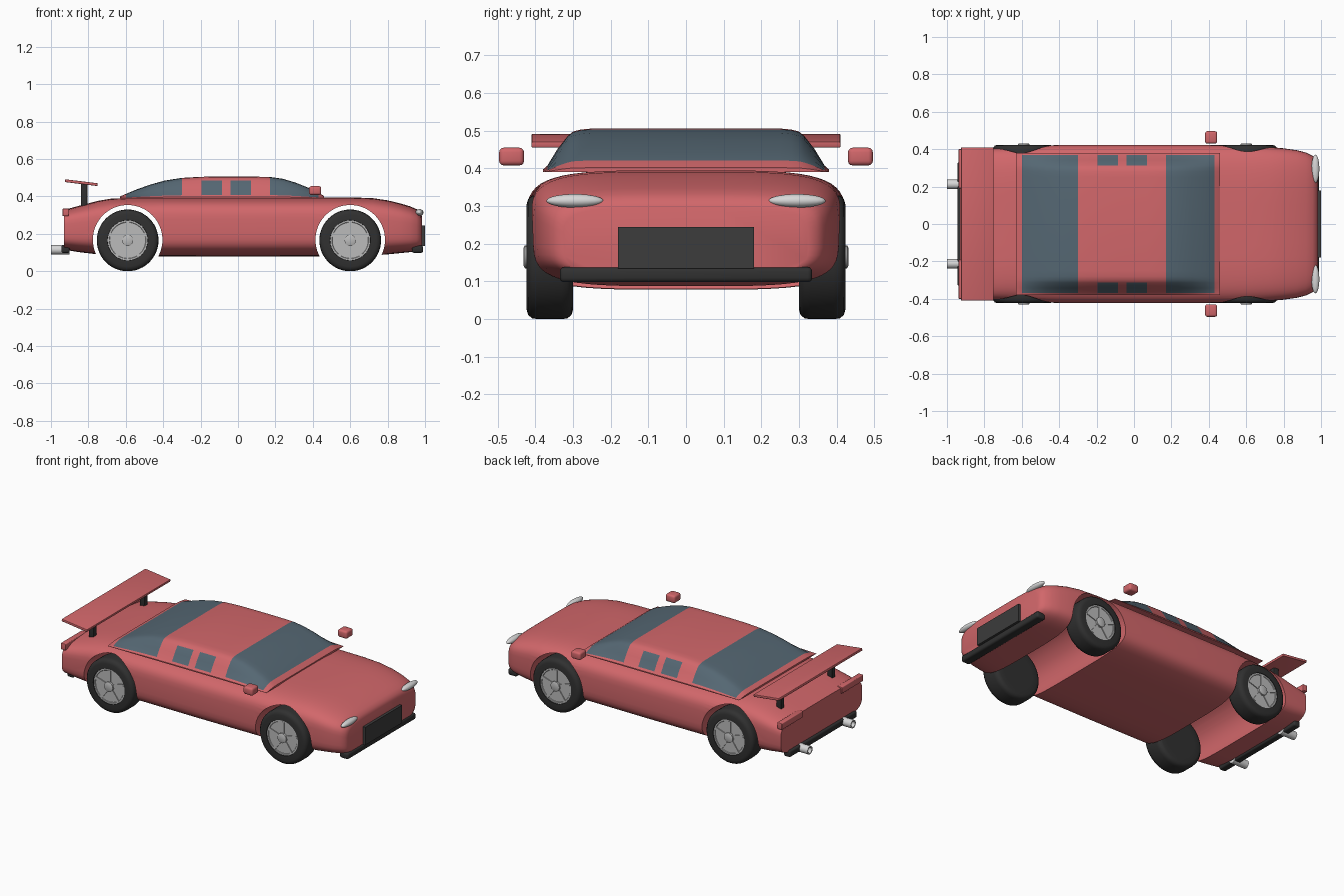
import bpy, bmesh, math
from mathutils import Matrix

if "Cube" in bpy.data.objects:
    bpy.data.objects.remove(bpy.data.objects["Cube"])


def material(name, rgb):
    m = bpy.data.materials.new(name)
    m.diffuse_color = (*rgb, 1)
    m.use_nodes = True
    m.node_tree.nodes["Principled BSDF"].inputs["Base Color"].default_value = m.diffuse_color
    return m


RED = material("body red", (0.64, 0.135, 0.145))
GLASS = material("blue grey glass", (0.09, 0.135, 0.17))
BLACK = material("black rubber", (0.03, 0.03, 0.03))
DARK = material("dark grille", (0.045, 0.045, 0.045))
RIM = material("rim grey", (0.5, 0.5, 0.5))
LIGHT = material("light silver", (0.68, 0.68, 0.68))


def finish(name, bm, mats, angle=35):
    bmesh.ops.recalc_face_normals(bm, faces=bm.faces)
    me = bpy.data.meshes.new(name)
    bm.to_mesh(me)
    bm.free()
    ob = bpy.data.objects.new(name, me)
    bpy.context.collection.objects.link(ob)
    for m in mats:
        me.materials.append(m)
    smooth(ob, angle)
    return ob


def select(ob):
    bpy.ops.object.select_all(action='DESELECT')
    ob.select_set(True)
    bpy.context.view_layer.objects.active = ob


def smooth(ob, angle=35):
    select(ob)
    bpy.ops.object.shade_smooth_by_angle(angle=math.radians(angle))


def loft(bm, rings, closed=True, caps=True):
    """Skin rings of points; returns faces as (face, ring index, point index)."""
    vs = [[bm.verts.new(p) for p in r] for r in rings]
    n = len(vs[0])
    out = []
    for i in range(len(vs) - 1):
        for j in range(n if closed else n - 1):
            k = (j + 1) % n
            out.append((bm.faces.new((vs[i][j], vs[i][k], vs[i + 1][k], vs[i + 1][j])), i, j))
    if caps:
        bm.faces.new(vs[0])
        bm.faces.new(vs[-1])
    return out


def box(name, lo, hi, mat, bevel=0.0, tilt=0.0):
    bm = bmesh.new()
    bmesh.ops.create_cube(bm, size=1)
    bmesh.ops.scale(bm, verts=bm.verts, vec=[b - a for a, b in zip(lo, hi)])
    if bevel:
        bmesh.ops.bevel(bm, geom=bm.edges[:], offset=bevel, segments=3, profile=0.5, affect='EDGES')
    bmesh.ops.rotate(bm, verts=bm.verts, matrix=Matrix.Rotation(tilt, 3, 'Y'))
    bmesh.ops.translate(bm, verts=bm.verts, vec=[(a + b) / 2 for a, b in zip(lo, hi)])
    return finish(name, bm, [mat])


def lathe(name, profile, centre, axis, mat, seg=48):
    """Turn (distance along axis, radius) points around the X or Y axis."""
    bm = bmesh.new()
    rings = []
    for d, r in profile:
        ring = []
        for k in range(seg):
            a = 2 * math.pi * k / seg
            c, s = r * math.cos(a), r * math.sin(a)
            p = (d, c, s) if axis == 'X' else (c, d, s)
            ring.append([u + v for u, v in zip(p, centre)])
        rings.append(ring)
    loft(bm, rings)
    return finish(name, bm, [mat])


# Body shell: x, half width, bottom, top
stations = [(-0.93, 0.398, 0.115, 0.328), (-0.85, 0.402, 0.102, 0.35), (-0.75, 0.405, 0.09, 0.376),
            (-0.68, 0.408, 0.083, 0.388), (-0.55, 0.415, 0.08, 0.394), (-0.4, 0.423, 0.079, 0.395),
            (0.0, 0.424, 0.078, 0.395), (0.4, 0.423, 0.079, 0.395), (0.6, 0.418, 0.081, 0.395),
            (0.72, 0.412, 0.084, 0.391), (0.8, 0.405, 0.09, 0.379), (0.87, 0.395, 0.097, 0.362),
            (0.92, 0.382, 0.102, 0.347), (0.955, 0.365, 0.107, 0.332), (0.975, 0.348, 0.112, 0.316),
            (0.983, 0.325, 0.118, 0.297)]
N, POWER = 56, 2 / 4.3
rings = []
for x, w, lo, hi in stations:
    ring = []
    for k in range(N):
        a = 2 * math.pi * (k + 0.5) / N
        c, s = math.cos(a), math.sin(a)
        ring.append((x, w * math.copysign(abs(c) ** POWER, c),
                     (lo + hi) / 2 + (hi - lo) / 2 * math.copysign(abs(s) ** POWER, s)))
    rings.append(ring)
bm = bmesh.new()
loft(bm, rings)
body = finish("body_shell", bm, [RED])

# Wheel wells cut right through the body
WHEEL_X = (-0.59, 0.60)
for x in WHEEL_X:
    cutter = lathe("well_cutter", [(-0.6, 0.186), (0.6, 0.186)], (x, 0, 0.168), 'Y', RED, 64)
    cutter.hide_render = True
    mod = body.modifiers.new("well", 'BOOLEAN')
    mod.operation, mod.solver, mod.object = 'DIFFERENCE', 'EXACT', cutter
    select(body)
    bpy.ops.object.modifier_apply(modifier=mod.name)
    bpy.data.objects.remove(cutter)
smooth(body, 32)

# Cabin: roof line stations, cross-section, glass chosen by position
roof = [(-0.63, 0.400), (-0.60, 0.413), (-0.54, 0.438), (-0.47, 0.463), (-0.39, 0.485), (-0.30, 0.499),
        (-0.195, 0.505), (-0.085, 0.506), (-0.04, 0.506), (0.07, 0.506), (0.17, 0.504), (0.24, 0.494),
        (0.31, 0.473), (0.38, 0.445), (0.43, 0.421), (0.46, 0.402)]
half = [(0.38, 0), (0.38, 0.06), (0.368, 0.15), (0.342, 0.52), (0.314, 0.83),
        (0.30, 0.93), (0.28, 0.975), (0.25, 1)]
section = half + [(-y, h) for y, h in reversed(half)]
BASE = 0.39
bm = bmesh.new()
faces = loft(bm, [[(x, y, BASE + h * (z - BASE)) for y, h in section] for x, z in roof])
for f, i, j in faces:
    x = f.calc_center_median().x
    screen = (0.17 < x < 0.43 or -0.60 < x < -0.30) and 2 <= j <= 12
    side = (-0.195 < x < -0.085 or -0.04 < x < 0.07) and j in (2, 3, 11, 12)
    f.material_index = 1 if screen or side else 0
finish("cabin", bm, [RED, GLASS])

# Wheels
for x in WHEEL_X:
    for s in (-1, 1):
        tag = ("rear" if x < 0 else "front") + ("_right" if s < 0 else "_left")
        c = (x, 0, 0.165)
        lathe("tyre_" + tag, [(s * d, r) for d, r in
              [(0.30, 0.105), (0.30, 0.14), (0.304, 0.154), (0.315, 0.163), (0.33, 0.165), (0.392, 0.165),
               (0.408, 0.163), (0.419, 0.154), (0.423, 0.14), (0.423, 0.108), (0.412, 0.106)]], c, 'Y', BLACK)
        lathe("rim_" + tag, [(s * 0.40, 0.107), (s * 0.419, 0.107), (s * 0.419, 0.098), (s * 0.416, 0.096)],
              c, 'Y', RIM)
        lathe("hub_cap_" + tag, [(s * 0.41, 0.03), (s * 0.428, 0.03), (s * 0.431, 0.024)], c, 'Y', RIM, 24)
        bm = bmesh.new()
        for k in range(5):
            rot = Matrix.Rotation(2 * math.pi * k / 5, 4, 'Y')
            bmesh.ops.create_cube(bm, size=1, matrix=Matrix.Translation((x, s * 0.416, 0.165)) @ rot
                                  @ Matrix.Translation((0, 0, 0.06)) @ Matrix.Diagonal((0.018, 0.01, 0.08, 1)))
        finish("spokes_" + tag, bm, [RIM])

# Nose: grille and lip
box("front_grille", (0.965, -0.18, 0.135), (1.0, 0.18, 0.245), DARK)
box("front_lip", (0.93, -0.335, 0.098), (0.99, 0.335, 0.138), BLACK, 0.012)

# Tail: bumper, wing
box("rear_bumper", (-0.945, -0.33, 0.098), (-0.90, 0.33, 0.138), BLACK, 0.01)
box("rear_wing", (-0.925, -0.41, 0.466), (-0.75, 0.41, 0.481), RED, 0.003, math.radians(7))

# Paired parts
for s, tag in ((-1, "right"), (1, "left")):
    def pair(name, x, y, z, mat, bevel=0.0):
        ys = sorted((s * y[0], s * y[1]))
        return box(name + "_" + tag, (x[0], ys[0], z[0]), (x[1], ys[1], z[1]), mat, bevel)
    pair("wing_post", (-0.84, -0.805), (0.235, 0.265), (0.345, 0.47), BLACK, 0.003)
    pair("tail_light", (-0.938, -0.905), (0.19, 0.40), (0.295, 0.335), RED, 0.004)
    pair("mirror", (0.38, 0.445), (0.43, 0.496), (0.408, 0.455), RED, 0.012)
    lathe("exhaust_" + tag, [(-0.90, 0.025), (-1.0, 0.025), (-1.0, 0.018), (-0.97, 0.018)],
          (0, s * 0.212, 0.115), 'X', LIGHT, 24)
    # Headlight ellipsoid
    bm = bmesh.new()
    bmesh.ops.create_uvsphere(bm, u_segments=24, v_segments=14, radius=1,
                              matrix=Matrix.Translation((0.97, s * 0.295, 0.314))
                              @ Matrix.Diagonal((0.021, 0.076, 0.018, 1)))
    finish("headlight_" + tag, bm, [LIGHT], 60)
